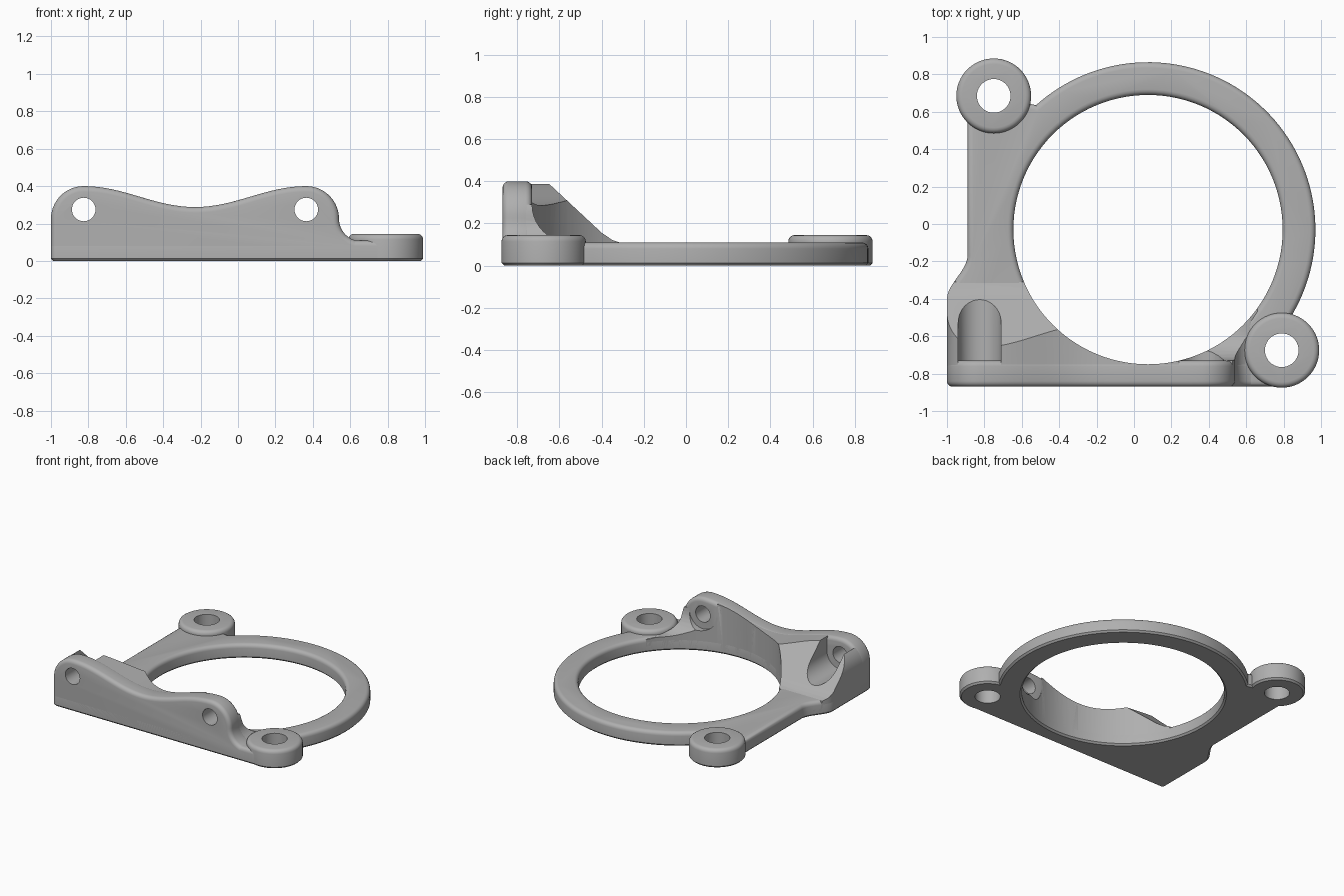
import bpy, bmesh
from math import sin, cos, pi, radians, sqrt
from mathutils import Vector

cube = bpy.data.objects.get("Cube")
if cube:
    bpy.data.objects.remove(cube, do_unlink=True)

CENTRE, BORE_R, RING_R = (0.075, -0.03), 0.72, 0.895
BOSSES = {"rear_boss": (-0.75, 0.685), "front_boss": (0.79, -0.675)}
SCREWS = (-0.825, 0.365)
SCREW_Z = 0.275

grey = bpy.data.materials.new("satin grey")
grey.use_nodes = True
grey.diffuse_color = (0.43, 0.43, 0.43, 1)
grey.node_tree.nodes["Principled BSDF"].inputs["Base Color"].default_value = (0.43, 0.43, 0.43, 1)
cutters = []


def arc(c, r, a, b, n):
    """Points on an arc from angle a to b in degrees."""
    angles = [radians(a + (b - a) * i / n) for i in range(n + 1)]
    return [(c[0] + r * cos(t), c[1] + r * sin(t)) for t in angles]


def prism(name, pts, axis, lo, hi):
    """Extrude a flat outline along an axis (0, 1 or 2)."""
    def place(p, d):
        co = list(p)
        co.insert(axis, d)
        return co
    bm = bmesh.new()
    base = bm.faces.new([bm.verts.new(place(p, lo)) for p in pts])
    out = bmesh.ops.extrude_face_region(bm, geom=[base])
    shift = place((0, 0), hi - lo)
    for v in out["geom"]:
        if isinstance(v, bmesh.types.BMVert):
            v.co += Vector(shift)
    bmesh.ops.recalc_face_normals(bm, faces=bm.faces[:])
    me = bpy.data.meshes.new(name)
    bm.to_mesh(me)
    bm.free()
    me.materials.append(grey)
    ob = bpy.data.objects.new(name, me)
    bpy.context.collection.objects.link(ob)
    return ob


def cutter(name, pts, axis, lo, hi):
    ob = prism(name, pts, axis, lo, hi)
    ob.hide_render = True
    cutters.append(ob)
    return ob


def disc(c, r, n):
    return arc(c, r, 0, 360, n)[:-1]


def cut(ob, tool, operation="DIFFERENCE"):
    mod = ob.modifiers.new("cut", "BOOLEAN")
    mod.operation, mod.solver, mod.object = operation, "EXACT", tool
    bpy.context.view_layer.update()
    result = bpy.data.meshes.new_from_object(ob.evaluated_get(bpy.context.evaluated_depsgraph_get()))
    ob.modifiers.clear()
    ob.data = result


def round_rim(ob, direction, width, segments, above=-1):
    """Bevel the rim of the flat faces that look along a direction."""
    d = Vector(direction)
    bm = bmesh.new()
    bm.from_mesh(ob.data)
    bm.normal_update()
    rim = []
    for e in bm.edges:
        flat = [f.normal.dot(d) > 0.99 for f in e.link_faces]
        mid = (e.verts[0].co + e.verts[1].co) / 2
        if len(flat) == 2 and sum(flat) == 1 and mid.z > above:
            rim.append(e)
    bmesh.ops.bevel(bm, geom=rim, offset=width, offset_type="OFFSET", segments=segments,
                    profile=0.5, affect="EDGES", clamp_overlap=False)
    bm.to_mesh(ob.data)
    bm.free()


# Base outline: front edge, ring arc, left edge with a soft step
step = []
for i in range(13):
    t = i / 12
    step.append((-0.89 - 0.11 * t * t * (3 - 2 * t), -0.17 - 0.23 * t))
outline = (arc((-0.97, -0.84), 0.03, 180, 270, 4) + [(0.79, -0.87), (0.79, -0.6)]
           + arc(CENTRE, RING_R, -30, 132, 64) + [(-0.75, 0.685), (-0.89, 0.6)] + step)

# Cutting tools
bore = cutter("bore_cutter", disc(CENTRE, BORE_R, 112), 2, -0.2, 0.8)
limit = cutter("outline_limit", outline, 2, -0.1, 0.7)
slope = cutter("slope_cutter", [(-0.78, 0.51), (-0.4, 0.156), (-0.35, 0.122), (-0.31, 0.108),
                                (-0.3, 0.05), (-0.1, 0.05), (-0.1, 0.6), (-0.78, 0.6)], 0, -1.2, 1)
clearance = cutter("clearance_cutter", [(-0.82, 0.6), (-0.82, 0.29)]
                   + arc((-0.55, 0.29), 0.18, 180, 270, 10) + [(-0.1, 0.11), (-0.1, 0.6)], 0, 0.24, 0.9)
screw_holes = [cutter("screw_hole_cutter", disc((x, SCREW_Z), 0.063, 32), 1, -1, -0.5) for x in SCREWS]
recesses = [cutter("recess_cutter", arc((x, SCREW_Z), 0.115, 180, 360, 20)
                   + [(x + 0.115, 0.6), (x - 0.115, 0.6)], 1, -0.82, -0.1) for x in SCREWS]
boss_holes = {n: cutter("boss_hole_cutter", disc(c, 0.09, 40), 2, -0.2, 0.4) for n, c in BOSSES.items()}

# Flat base plate with the ring
plate = prism("base_ring_plate", outline, 2, 0, 0.11)
cut(plate, bore)
round_rim(plate, (0, 0, 1), 0.03, 4)
round_rim(plate, (0, 0, -1), 0.013, 1)
for hole in boss_holes.values():
    cut(plate, hole)
parts = [plate]

# Round mounting bosses
for name, c in BOSSES.items():
    boss = prism(name, disc(c, 0.2, 64), 2, 0, 0.145)
    round_rim(boss, (0, 0, 1), 0.03, 4)
    round_rim(boss, (0, 0, -1), 0.013, 1)
    cut(boss, boss_holes[name])
    parts.append(boss)

# Front wall: two rounded ears joined by a shallow dip
left, right = SCREWS
middle, half = (left + right) / 2, (right - left) / 2
dip = []
for i in range(1, 32):
    x = left + (right - left) * i / 32
    dip.append((x, 0.344 - 0.056 * cos(pi * (x - middle) / half)))
profile = ([(-1, 0.015)] + arc((left, 0.225), 0.175, 180, 90, 14) + dip
           + arc((right, 0.225), 0.175, 90, 0, 14)
           + arc((0.66, 0.225), 0.12, 180, 270, 10)[1:] + [(0.66, 0.015)])
wall = prism("front_wall", profile, 1, -0.87, -0.73)
for side in (-1, 1):
    round_rim(wall, (0, side, 0), 0.03, 4, above=0.08)
cut(wall, bore)
for hole in screw_holes:
    cut(wall, hole)
parts.append(wall)

# Sloping support behind the wall
support = prism("sloped_support", [(x, z - 0.002 if z > 0.05 else z) for x, z in profile], 1, -0.8, -0.2)
cut(support, limit, "INTERSECT")
for tool in [slope, bore, clearance] + recesses:
    cut(support, tool)
for hole in screw_holes:
    cut(support, hole)
parts.append(support)

for tool in cutters:
    bpy.data.objects.remove(tool, do_unlink=True)

# Smooth shading with sharp edges kept
bpy.ops.object.select_all(action="DESELECT")
for ob in parts:
    ob.select_set(True)
bpy.context.view_layer.objects.active = plate
bpy.ops.object.shade_smooth_by_angle(angle=radians(32))
